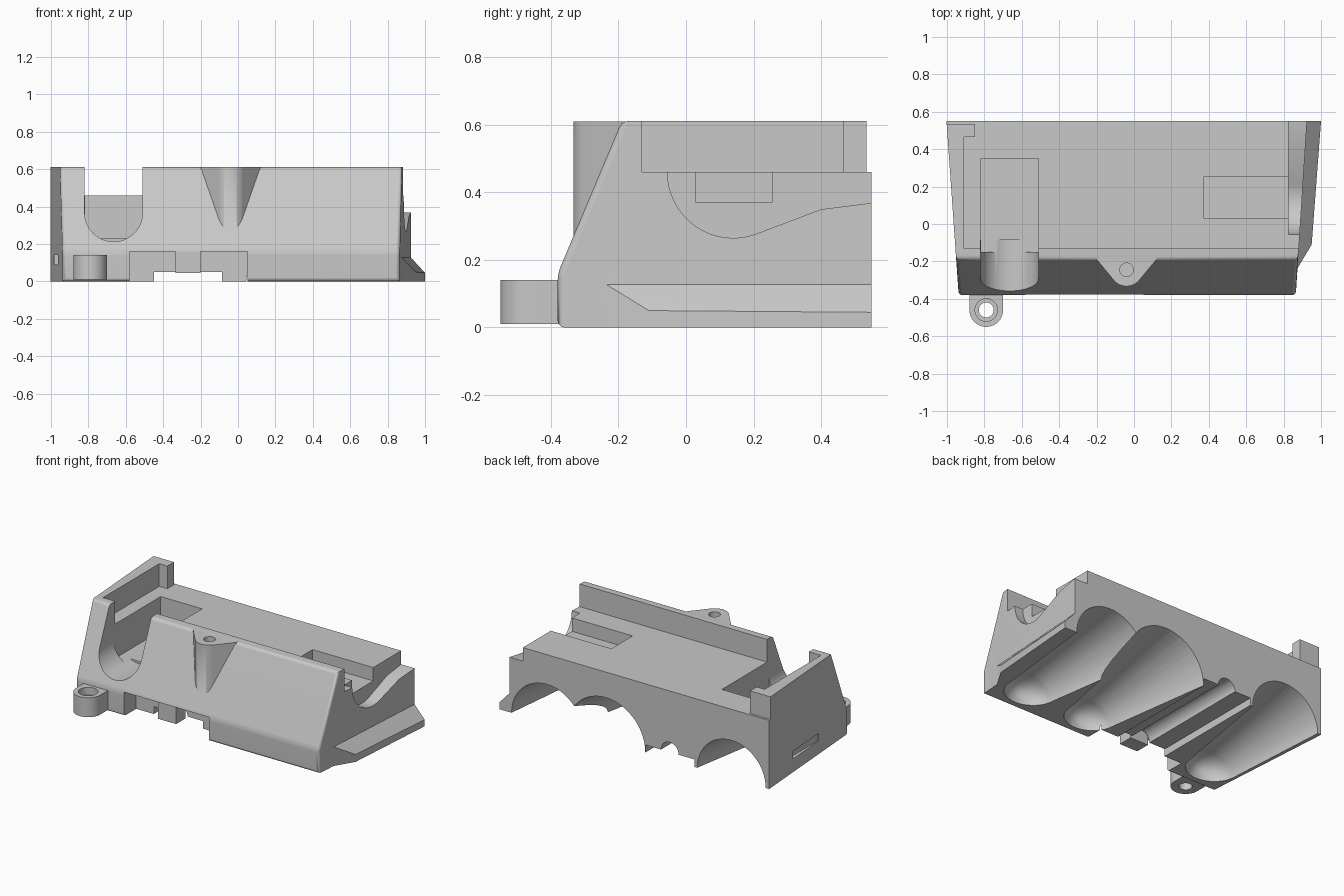
import bpy, bmesh, math

if "Cube" in bpy.data.objects:
    bpy.data.objects.remove(bpy.data.objects["Cube"])

grey = bpy.data.materials.new("plain grey")
grey.use_nodes = True
GREY = (0.58, 0.58, 0.58, 1)
grey.diffuse_color = GREY
grey.node_tree.nodes["Principled BSDF"].inputs["Base Color"].default_value = GREY


def finish(bm, name):
    bmesh.ops.recalc_face_normals(bm, faces=bm.faces)
    mesh = bpy.data.meshes.new(name)
    bm.to_mesh(mesh)
    bm.free()
    mesh.materials.append(grey)
    ob = bpy.data.objects.new(name, mesh)
    bpy.context.collection.objects.link(ob)
    return ob


def hull(name, points):
    bm = bmesh.new()
    for p in points:
        bm.verts.new(p)
    bmesh.ops.convex_hull(bm, input=bm.verts)
    loose = [v for v in bm.verts if not v.link_faces]
    bmesh.ops.delete(bm, geom=loose, context="VERTS")
    bmesh.ops.dissolve_limit(bm, angle_limit=0.01, verts=bm.verts, edges=bm.edges)
    return finish(bm, name)


def box(name, x, y, z):
    return hull(name, [(a, b, c) for a in x for b in y for c in z])


def prism(name, profile, axis, lo, hi):
    """Extrude a 2D profile along x, y or z."""
    def place(p, t):
        q = list(p)
        q.insert(axis, t)
        return q
    bm = bmesh.new()
    face = bm.faces.new([bm.verts.new(place(p, lo)) for p in profile])
    new = bmesh.ops.extrude_face_region(bm, geom=[face])["geom"]
    bm.faces.ensure_lookup_table()
    for v in new:
        if isinstance(v, bmesh.types.BMVert):
            v.co[axis] = hi
    return finish(bm, name)


def arc(cx, cy, r, start, end, n=24):
    steps = [math.radians(start + (end - start) * i / n) for i in range(n + 1)]
    return [(cx + r * math.cos(a), cy + r * math.sin(a)) for a in steps]


def disc(name, cx, cy, r, axis, lo, hi):
    return prism(name, arc(cx, cy, r, 0, 352.5, 47), axis, lo, hi)


def combine(target, other, mode):
    mod = target.modifiers.new(mode, "BOOLEAN")
    mod.operation, mod.solver, mod.object = mode, "EXACT", other
    bpy.context.view_layer.objects.active = target
    bpy.ops.object.modifier_apply(modifier=mod.name)
    bpy.data.objects.remove(other)


def left_x(y):
    return -0.964 - 0.07 * y


def right_x(y):
    return 0.865 + 0.06 * (y + 0.38) / 0.93


# Main wedge body with a stepped deck, tapered towards the front
profile = [(-0.38, 0), (-0.38, 0.16), (-0.19, 0.612), (-0.13, 0.612),
           (-0.13, 0.46), (0.55, 0.46), (0.55, 0)]
body = prism("battery_housing", profile, 0, -1, 1)
bm = bmesh.new()
bm.from_mesh(body.data)
for v in bm.verts:
    v.co.x = left_x(v.co.y) if v.co.x < 0 else right_x(v.co.y)
front = [e for e in bm.edges if all(v.co.y < -0.16 for v in e.verts)]
bmesh.ops.bevel(bm, geom=front, offset=0.02, segments=3, profile=0.5, affect="EDGES")
bm.to_mesh(body.data)
bm.free()

# Front opening and underside channel
combine(body, box("opening_cutter", (-0.58, 0.05), (-0.52, -0.25), (-0.12, 0.16)), "DIFFERENCE")
combine(body, box("channel_cutter", (-0.45, -0.085), (-0.51, 0.61), (-0.11, 0.05)), "DIFFERENCE")
combine(body, disc("groove_cutter", -0.265, 0.051, 0.065, 1, -0.3, 0.62), "DIFFERENCE")

# Raised side wall with corner tab
wall = [(left_x(-0.14), -0.14), (-0.91, -0.14), (-0.91, 0.465), (-0.85, 0.465),
        (-0.85, 0.535), (left_x(0.535), 0.535)]
combine(body, prism("side_wall", wall, 2, 0.4, 0.612), "UNION")

# Sloping side flange
flange = [(0.8, -0.24, 0), (0.872, -0.24, 0), (0.95, -0.11, 0), (1, 0.55, 0), (0.8, 0.55, 0),
          (0.8, -0.24, 0.13), (0.872, -0.24, 0.13), (0.95, -0.11, 0.05), (1, 0.55, 0.045),
          (0.922, 0.55, 0.13), (0.8, 0.55, 0.13)]
combine(body, hull("side_flange", flange), "UNION")

# Front screw boss with pointed plan
boss = [(-0.2, -0.19), (-0.2, -0.16), (0.12, -0.16), (0.12, -0.19)]
boss += arc(-0.04, -0.245, 0.088, -42, -138)
combine(body, prism("screw_boss", boss, 2, 0.17, 0.61), "UNION")

# Mounting lug
lug = [(-0.7, -0.34), *arc(-0.79, -0.46, 0.09, 0, -180), (-0.88, -0.34)]
combine(body, prism("mounting_lug", lug, 2, 0.01, 0.14), "UNION")

# Battery tunnels that narrow and drop towards their round front ends
for x, x_front, r in ((0.645, 0.66, 0.27), (0.21, 0.19, 0.3), (-0.72, -0.76, 0.26)):
    rings = [(0.6, x, r, r)]
    for i in range(8):
        a = math.radians(i * 12)
        rings.append((-0.17 - 0.16 * math.sin(a), x_front,
                      0.17 * math.cos(a), 0.13 * math.cos(a) ** 0.6))
    bm = bmesh.new()
    loops = []
    for y, cx, wide, tall in rings:
        loops.append([bm.verts.new((cx + wide * c, y, tall * s))
                      for c, s in arc(0, 0, 1, 0, 352.5, 47)])
    for a, b in zip(loops, loops[1:]):
        for i in range(48):
            j = (i + 1) % 48
            bm.faces.new((a[i], a[j], b[j], b[i]))
    bm.faces.new(loops[0])
    bm.faces.new(loops[-1])
    combine(body, finish(bm, "tunnel_cutter"), "DIFFERENCE")

# U-shaped cable trough and its pocket in the deck
trough = [(-0.51, 0.7), (-0.82, 0.7), *arc(-0.665, 0.367, 0.155, 180, 360)]
side_cut = [(0.6, 0.7), (-0.055, 0.7), *arc(0.14, 0.46, 0.195, 180, 290, 16),
            (0.4, 0.35), (0.6, 0.375)]
cutters = [
    prism("trough_cutter", trough, 1, -0.5, -0.085),
    box("pocket_cutter", (-0.819, -0.511), (-0.15, 0.35), (0.23, 0.71)),
    # Side scoop and connector slot
    prism("scoop_cutter", side_cut, 0, 0.825, 1.1),
    box("slot_cutter", (0.375, 0.85), (0.03, 0.255), (0.37, 0.5)),
    # Screw holes and side wall recess
    disc("boss_hole_cutter", -0.04, -0.245, 0.036, 2, 0.35, 0.7),
    disc("lug_hole_cutter", -0.79, -0.46, 0.04, 2, -0.1, 0.2),
    disc("lug_recess_cutter", -0.79, -0.46, 0.06, 2, 0.09, 0.21),
    box("recess_cutter", (-1.1, -0.957), (-0.03, 0.27), (0.09, 0.14)),
]
for cutter in cutters:
    combine(body, cutter, "DIFFERENCE")

# Hanging tab in the front opening
combine(body, box("hanging_tab", (-0.335, -0.2), (-0.37, -0.27), (0.045, 0.17)), "UNION")

# Smooth the curved faces while keeping flat faces clean
bpy.ops.object.select_all(action="DESELECT")
body.select_set(True)
bpy.context.view_layer.objects.active = body
bpy.ops.object.shade_smooth_by_angle(angle=math.radians(30))
weighted = body.modifiers.new("even_normals", "WEIGHTED_NORMAL")
weighted.keep_sharp = True
